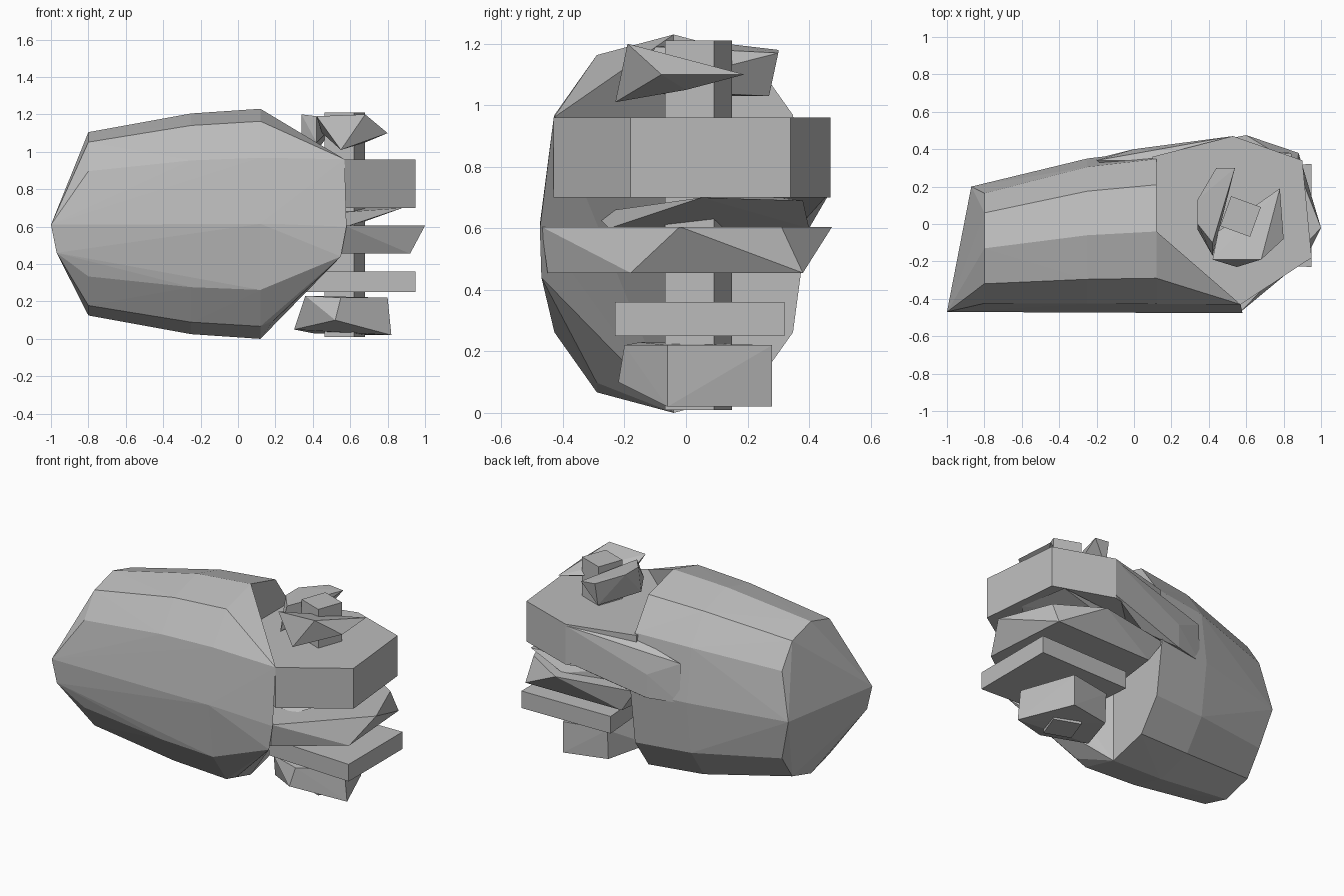
import bpy
import bmesh
from math import cos, sin, radians, copysign

default_cube = bpy.data.objects.get("Cube")
if default_cube:
    bpy.data.objects.remove(default_cube, do_unlink=True)

# Single stone grey used on every part
stone = bpy.data.materials.new("stone_grey")
stone.use_nodes = True
grey = (.5, .5, .5, 1)
stone.diffuse_color = grey
stone.node_tree.nodes["Principled BSDF"].inputs["Base Color"].default_value = grey


def faceted_block(name, corners):
    """Chiselled block: the flat-faced shell around a few corners."""
    bm = bmesh.new()
    for corner in corners:
        bm.verts.new(corner)
    result = bmesh.ops.convex_hull(bm, input=bm.verts[:])
    inner = {item for item in result["geom_interior"] + result["geom_unused"]
             if isinstance(item, bmesh.types.BMVert)}
    bmesh.ops.delete(bm, geom=list(inner), context="VERTS")
    bmesh.ops.recalc_face_normals(bm, faces=bm.faces[:])
    mesh = bpy.data.meshes.new(name)
    bm.to_mesh(mesh)
    bm.free()
    mesh.materials.append(stone)
    block = bpy.data.objects.new(name, mesh)
    bpy.context.scene.collection.objects.link(block)


def level(outline, height):
    """Lift a flat outline to one height."""
    return [(x, y, height) for x, y in outline]


def slab(name, outline, bottom, top):
    """Flat plate with upright sides."""
    faceted_block(name, level(outline, bottom) + level(outline, top))


def squared(value):
    """Push a sine or cosine outward for a slightly boxy oval."""
    return copysign(abs(value) ** .8, value)


def section(x, centre_y, half_width, half_height, start=0, end=360):
    """Boxy twelve-sided cross-section of the body at one station."""
    middle_z = .615
    return [(x,
             centre_y + half_width * squared(cos(radians(angle))),
             middle_z + half_height * squared(sin(radians(angle))))
            for angle in range(start, end, 30)]


# Main body: oval stations widening from the bevelled left end
stations = [(-.8, -.13, .33, .49), (-.25, -.06, .41, .59), (.12, -.04, .435, .615)]
left_tip = [(-1, -.47, .61), (-.97, -.46, .46), (-.87, .2, .6)]
body_points = list(left_tip)
for station in stations:
    body_points += section(*station)
faceted_block("body", body_points)

# Front flange: wedge carrying the front of the body round the stack
flange_edge = [(.57, -.43, .96), (.58, -.475, .6), (.55, -.47, .44)]
flange_root = section(.12, -.04, .435, .615, start=90, end=271)
flange_shoulder = section(.19, -.04, .435, .58, start=120, end=241)
faceted_block("front_flange", flange_edge + flange_root + flange_shoulder)

# Back bridge: rear of the upper plate flowing into the body
faceted_block("back_bridge", [
    (.53, .47, .95), (.53, .47, .72), (.2, .34, .96), (.25, .38, .62),
    (-.2, .34, .85), (-.2, .35, .6), (0, .4, .6), (0, .4, .75), (.1, .1, .7),
])

# Stack of plates on the right
slab("upper_plate",
     [(.57, -.43), (.95, -.18), (.9, .34), (.53, .47), (.1, .36), (.1, -.15)],
     bottom=.7, top=.96)
slab("lower_plate",
     [(.95, -.23), (.95, .32), (.32, .31), (.36, -.2)],
     bottom=.25, top=.36)

# Middle plate: upper and lower outlines are twisted against each other
faceted_block("middle_plate",
              level([(.57, -.47), (1, -.02), (.87, .31), (.6, .475),
                     (.1, .38), (.1, -.4)], .605)
              + level([(.55, -.45), (.92, -.18), (.88, .38),
                       (.2, .37), (.1, -.4)], .455))

# Tilted sliver between the upper and middle plates
faceted_block("tilted_layer", [
    (.58, -.25, .6), (.88, .05, .7), (.84, .38, .69), (.6, .4, .6),
    (.2, .3, .7), (.2, -.3, .65), (.2, .3, .6),
])

# Square post running through the stack
post_outline = [(.57 + .12 * cos(radians(turn)), .04 + .12 * sin(radians(turn)))
                for turn in range(25, 360, 90)]
slab("post", post_outline, bottom=.01, top=1.21)

# Bottom collar: block with a chipped front left corner
faceted_block("bottom_collar", [
    (.82, -.06, .02), (.68, .28, .02), (.8, -.06, .22), (.68, .28, .22),
    (.36, -.15, .23), (.3, -.05, .05), (.52, -.22, .1), (.55, -.2, .22),
    (.4, .22, .03), (.4, .23, .22),
])

# Top collar: two chips curling round the post, open at the back right
faceted_block("top_collar_left", [
    (.34, .13, 1.2), (.44, .3, 1.18), (.54, .3, 1.17), (.44, .27, 1.03),
    (.34, -.03, 1.03), (.34, 0, 1.2), (.42, -.17, 1.05), (.42, -.1, 1.19),
])
faceted_block("top_collar_front", [
    (.42, -.19, 1.19), (.55, -.23, 1.01), (.68, -.19, 1.2),
    (.8, -.08, 1.1), (.78, .19, 1.1), (.68, 0, 1.05), (.45, -.04, 1.1),
])
